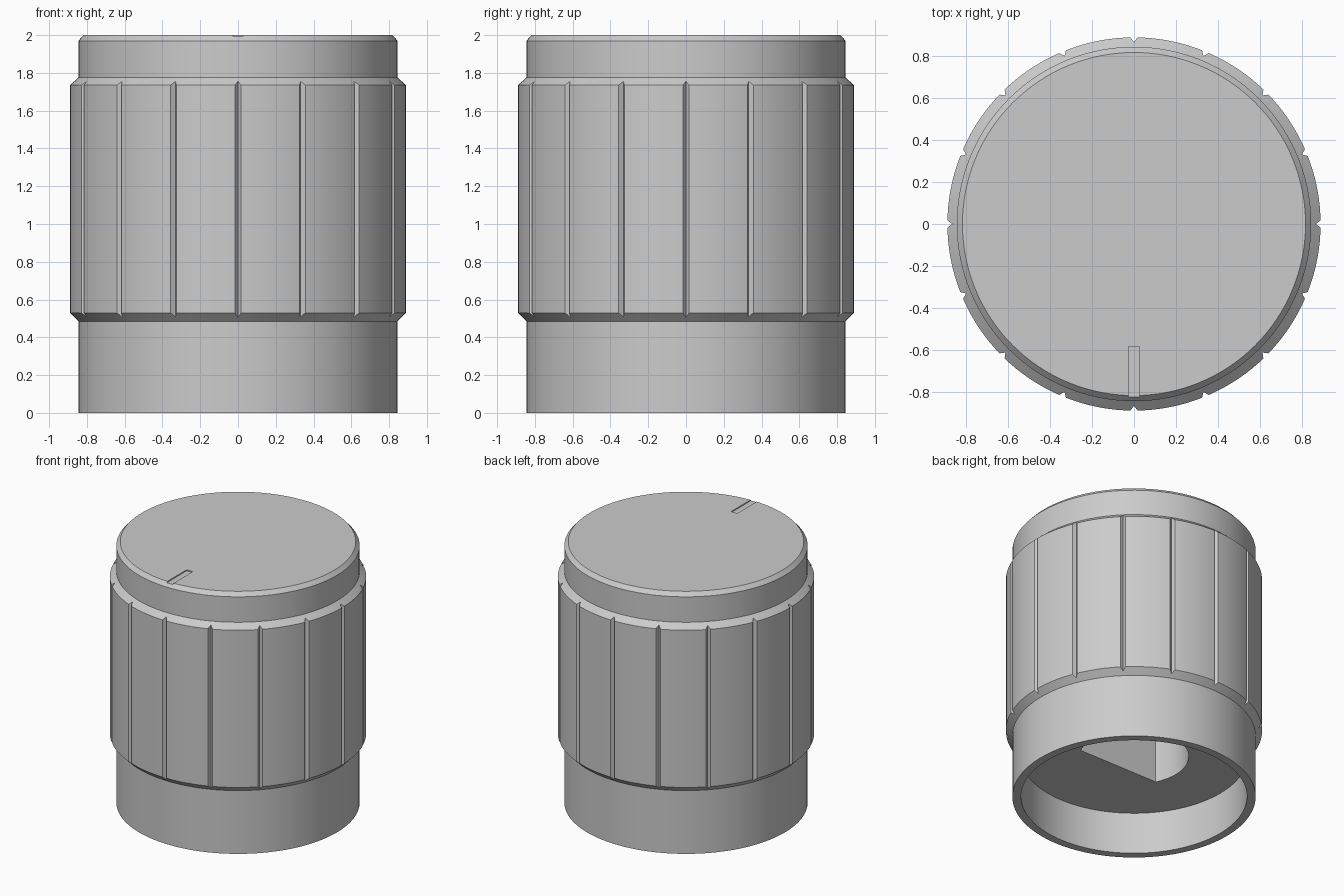
import bpy
import bmesh
from math import cos, sin, pi, asin

default = bpy.data.objects.get("Cube")
if default:
    bpy.data.objects.remove(default, do_unlink=True)

SEGMENTS = 128
GROOVES = 16

grey = bpy.data.materials.new("plain_grey")
grey.use_nodes = True
colour = (0.6, 0.6, 0.6, 1)
grey.diffuse_color = colour
grey.node_tree.nodes["Principled BSDF"].inputs["Base Color"].default_value = colour


def finish(name, bm):
    bmesh.ops.recalc_face_normals(bm, faces=bm.faces)
    mesh = bpy.data.meshes.new(name)
    bm.to_mesh(mesh)
    bm.free()
    mesh.materials.append(grey)
    obj = bpy.data.objects.new(name, mesh)
    bpy.context.scene.collection.objects.link(obj)
    return obj


def lathe(name, profile):
    """Turn a radius/height profile about z, closing both ends on the axis."""
    bm = bmesh.new()
    rings = []
    for r, z in profile:
        rings.append([bm.verts.new((r * cos(2 * pi * i / SEGMENTS), r * sin(2 * pi * i / SEGMENTS), z))
                      for i in range(SEGMENTS)])
    for a, b in zip(rings, rings[1:]):
        for i in range(SEGMENTS):
            j = (i + 1) % SEGMENTS
            bm.faces.new((a[i], a[j], b[j], b[i]))
    bm.faces.new(rings[0])
    bm.faces.new(rings[-1])
    return finish(name, bm)


def prism(bm, outline, z0, z1):
    """Add an upright prism with the given outline."""
    low = [bm.verts.new((x, y, z0)) for x, y in outline]
    high = [bm.verts.new((x, y, z1)) for x, y in outline]
    bm.faces.new(low)
    bm.faces.new(high)
    for i in range(len(outline)):
        j = (i + 1) % len(outline)
        bm.faces.new((low[i], low[j], high[j], high[i]))


def cut(target, cutter):
    cutter.hide_render = True
    mod = target.modifiers.new("cut", 'BOOLEAN')
    mod.operation = 'DIFFERENCE'
    mod.solver = 'EXACT'
    mod.object = cutter
    bpy.context.view_layer.objects.active = target
    bpy.ops.object.modifier_apply(modifier=mod.name)
    bpy.data.objects.remove(cutter, do_unlink=True)


# Knob body: hollow foot, bevelled grip band, bevelled cap
knob = lathe("knob_body", [
    (0.785, 0.32), (0.785, 0), (0.845, 0), (0.845, 0.485), (0.89, 0.53),
    (0.89, 1.735), (0.845, 1.775), (0.845, 1.97), (0.818, 2)])

# V grooves around the grip
bm = bmesh.new()
for k in range(GROOVES):
    a = 2 * pi * k / GROOVES
    tip, out, half = 0.867, 0.92, 0.04
    outline = [(tip, 0), (out, -half), (out, half)]
    prism(bm, [(r * cos(a) - t * sin(a), r * sin(a) + t * cos(a)) for r, t in outline], 0.4, 1.9)
cut(knob, finish("groove_cutter", bm))

# Shallow pointer slot on the cap, open at the front
bm = bmesh.new()
prism(bm, [(-0.026, -0.9), (0.026, -0.9), (0.026, -0.585), (-0.026, -0.585)], 1.992, 2.1)
cut(knob, finish("pointer_cutter", bm))

# D-shaped shaft hole, flat side to the front
bm = bmesh.new()
radius, flat = 0.38, -0.17
start = asin(flat / radius)
sweep = pi - 2 * start
prism(bm, [(radius * cos(start + sweep * i / 48), radius * sin(start + sweep * i / 48))
           for i in range(49)], 0.2, 1.5)
cut(knob, finish("shaft_hole_cutter", bm))

# Smooth shading with crisp edges
bpy.ops.object.select_all(action='DESELECT')
knob.select_set(True)
bpy.context.view_layer.objects.active = knob
bpy.ops.object.shade_smooth_by_angle(angle=pi / 6)
